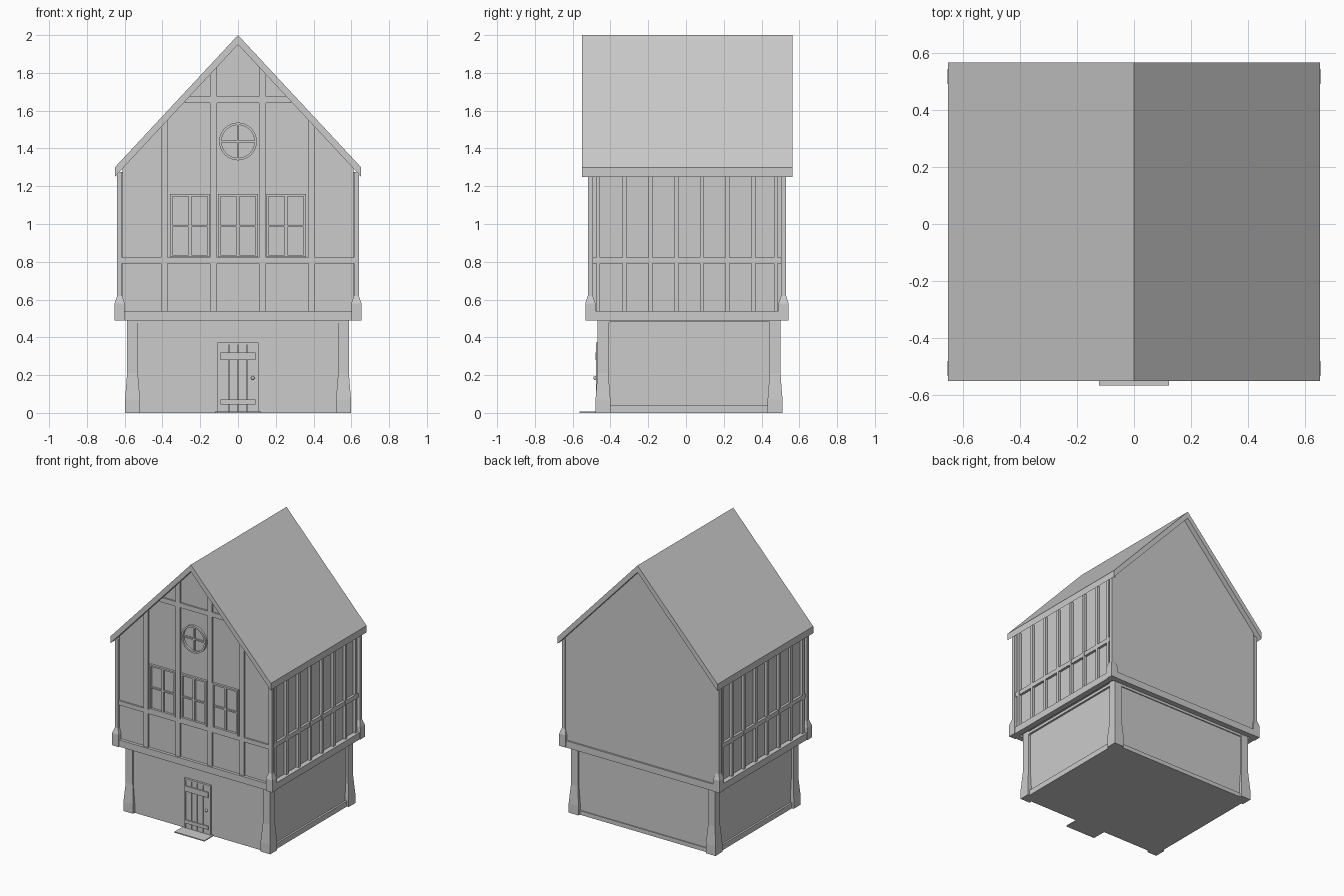
import bpy, bmesh, math
from mathutils import Matrix, Vector

if "Cube" in bpy.data.objects:
    bpy.data.objects.remove(bpy.data.objects["Cube"])


def finish(name, bm):
    bmesh.ops.recalc_face_normals(bm, faces=bm.faces)
    me = bpy.data.meshes.new(name)
    bm.to_mesh(me)
    bm.free()
    ob = bpy.data.objects.new(name, me)
    bpy.context.collection.objects.link(ob)
    return ob


def boxes(name, items):
    """One object made of boxes given as (x0, x1, y0, y1, z0, z1)."""
    bm = bmesh.new()
    for x0, x1, y0, y1, z0, z1 in items:
        m = Matrix.Translation(((x0 + x1) / 2, (y0 + y1) / 2, (z0 + z1) / 2))
        bmesh.ops.create_cube(bm, size=1, matrix=m @ Matrix.Diagonal((x1 - x0, y1 - y0, z1 - z0, 1)))
    return finish(name, bm)


def loft(bm, rings):
    """Skin a list of vertex rings and cap both ends."""
    vs = [[bm.verts.new(p) for p in r] for r in rings]
    n = len(vs[0])
    for a, b in zip(vs, vs[1:]):
        for i in range(n):
            bm.faces.new((a[i], a[(i + 1) % n], b[(i + 1) % n], b[i]))
    bm.faces.new(vs[0])
    bm.faces.new(vs[-1])


def prism_y(name, profile, y0, y1):
    bm = bmesh.new()
    loft(bm, [[(x, y, z) for x, z in profile] for y in (y0, y1)])
    return finish(name, bm)


def posts(name, xo, y_front, y_back, width, flare, levels):
    """Four corner posts; levels are (z, flared?)."""
    bm = bmesh.new()
    for sx in (-1, 1):
        for yo, sy in ((y_front, -1), (y_back, 1)):
            rings = []
            for z, wide in levels:
                f = flare * wide
                xa, xb = sx * (xo + f), sx * (xo - width - f)
                ya, yb = yo + sy * f, yo - sy * (width + f)
                rings.append([(xa, ya, z), (xb, ya, z), (xb, yb, z), (xa, yb, z)])
            loft(bm, rings)
    return finish(name, bm)


SLOPE = 0.70 / 0.652

# Lower storey
boxes("lower_walls", [(-0.57, 0.57, -0.46, 0.488, 0, 0.51)])
posts("lower_posts", 0.587, -0.468, 0.50, 0.057, 0.011,
      [(0, 1), (0.07, 1), (0.21, 0), (0.51, 0)])

# Side panels framed by a plate with a chamfered opening
def octagon(y0, y1, z0, z1, c):
    return [(y0 + c, z0), (y1 - c, z0), (y1, z0 + c), (y1, z1 - c),
            (y1 - c, z1), (y0 + c, z1), (y0, z1 - c), (y0, z0 + c)]

outer = octagon(-0.46, 0.49, 0.0, 0.50, 0.001)
inner = octagon(-0.426, 0.463, 0.04, 0.48, 0.02)
bm = bmesh.new()
for s in (-1, 1):
    rings = [[bm.verts.new((s * x, y, z)) for y, z in loop]
             for x, loop in ((0.565, outer), (0.584, outer), (0.584, inner), (0.565, inner))]
    for k in range(4):
        a, b = rings[k], rings[(k + 1) % 4]
        for i in range(8):
            bm.faces.new((a[i], a[(i + 1) % 8], b[(i + 1) % 8], b[i]))
finish("lower_side_frames", bm)

# Trim under the jetty on front and back
boxes("lower_trim", [(-0.55, 0.55, -0.465, -0.45, 0.475, 0.51),
                     (-0.55, 0.55, 0.48, 0.495, 0.475, 0.51),
                     (-0.55, 0.55, 0.48, 0.495, 0, 0.03)])

# Jetty floor and its ring of beams
boxes("jetty_floor", [(-0.62, 0.62, -0.50, 0.52, 0.505, 0.535)])
boxes("jetty_beams", [(-0.648, 0.648, -0.525, -0.485, 0.49, 0.54),
                      (-0.648, 0.648, 0.50, 0.54, 0.49, 0.54),
                      (-0.648, -0.605, -0.485, 0.50, 0.49, 0.54),
                      (0.605, 0.648, -0.485, 0.50, 0.49, 0.54)])

# Upper storey with gables, and roof
eave = 1.96 - 0.612 * SLOPE
prism_y("upper_walls", [(-0.612, 0.52), (0.612, 0.52), (0.612, eave), (0, 1.96), (-0.612, eave)],
        -0.503, 0.528)
posts("upper_posts", 0.64, -0.52, 0.53, 0.027, 0.013,
      [(0.49, 1), (0.58, 1), (0.62, 0), (1.275, 0)])
prism_y("roof", [(0, 2.0), (0.652, 1.30), (0.652, 1.25), (0, 1.95), (-0.652, 1.25), (-0.652, 1.30)],
        -0.55, 0.565)

# Side timbers
side_y = (-0.465, -0.326, -0.188, -0.051, 0.083, 0.22, 0.357, 0.475)
timbers = []
for s in (-1, 1):
    xa, xb = sorted((s * 0.60, s * 0.632))
    timbers += [(xa, xb, y - 0.01, y + 0.01, 0.53, 1.275) for y in side_y]
    xa, xb = sorted((s * 0.60, s * 0.63))
    timbers.append((xa, xb, -0.497, 0.51, 0.79, 0.822))
boxes("side_timbers", timbers)

# Front timbers
front = [(x - 0.018, x + 0.018, -0.515, -0.49, 0.53, 1.995 - SLOPE * (abs(x) + 0.018))
         for x in (-0.39, -0.13, 0.13, 0.39)]
front += [(-0.62, 0.62, -0.514, -0.49, 0.79, 0.822), (-0.28, 0.28, -0.514, -0.49, 1.64, 1.675)]
boxes("front_timbers", front)

# Three casement windows
bars = []
for cx in (-0.255, 0.0, 0.255):
    y0, y1, w, t, zb, zt = -0.52, -0.49, 0.105, 0.012, 0.824, 1.158
    bars += [(cx - w, cx - w + t, y0, y1, zb, zt), (cx + w - t, cx + w, y0, y1, zb, zt),
             (cx - w, cx + w, y0, y1, zb, zb + t), (cx - w, cx + w, y0, y1, zt - t, zt),
             (cx - 0.008, cx + 0.008, y0 + 0.003, y1, zb, zt),
             (cx - w, cx + w, y0 + 0.004, y1, 0.984, 0.994)]
boxes("casement_windows", bars)

# Round gable window
N, cz = 32, 1.437
bm = bmesh.new()
rings = [[bm.verts.new((r * math.cos(2 * math.pi * i / N), y, cz + r * math.sin(2 * math.pi * i / N)))
          for i in range(N)]
         for r, y in ((0.10, -0.495), (0.10, -0.52), (0.087, -0.52), (0.087, -0.495))]
for k in range(4):
    a, b = rings[k], rings[(k + 1) % 4]
    for i in range(N):
        bm.faces.new((a[i], a[(i + 1) % N], b[(i + 1) % N], b[i]))
finish("round_window_frame", bm)
boxes("round_window_bars", [(-0.005, 0.005, -0.516, -0.495, cz - 0.09, cz + 0.09),
                            (-0.09, 0.09, -0.515, -0.495, cz - 0.005, cz + 0.005)])

# Door frame, planks, battens, knob and step
boxes("door_frame", [(-0.108, -0.096, -0.476, -0.45, 0, 0.372),
                     (0.096, 0.108, -0.476, -0.45, 0, 0.372),
                     (-0.108, 0.108, -0.476, -0.45, 0.36, 0.372)])
pale = bpy.data.materials.new("pale_wood")
pale.diffuse_color = (0.95, 0.95, 0.95, 1)
pale.use_nodes = True
pale.node_tree.nodes["Principled BSDF"].inputs["Base Color"].default_value = pale.diffuse_color
step = 0.192 / 4
door = boxes("door_planks", [(-0.096 + i * step + 0.002, -0.096 + (i + 1) * step - 0.002,
                              -0.472, -0.455, 0.005, 0.36) for i in range(4)])
battens = boxes("door_battens", [(-0.092, 0.092, -0.48, -0.465, z0, z1)
                                 for z0, z1 in ((0.28, 0.32), (0.045, 0.07))])
for ob in (door, battens):
    ob.data.materials.append(pale)
bm = bmesh.new()
bmesh.ops.create_uvsphere(bm, u_segments=12, v_segments=8, radius=0.01,
                          matrix=Matrix.Translation((0.078, -0.481, 0.185)))
knob = finish("door_knob", bm)
for p in knob.data.polygons:
    p.use_smooth = True
boxes("door_step", [(-0.122, 0.122, -0.565, -0.455, 0, 0.007)])
